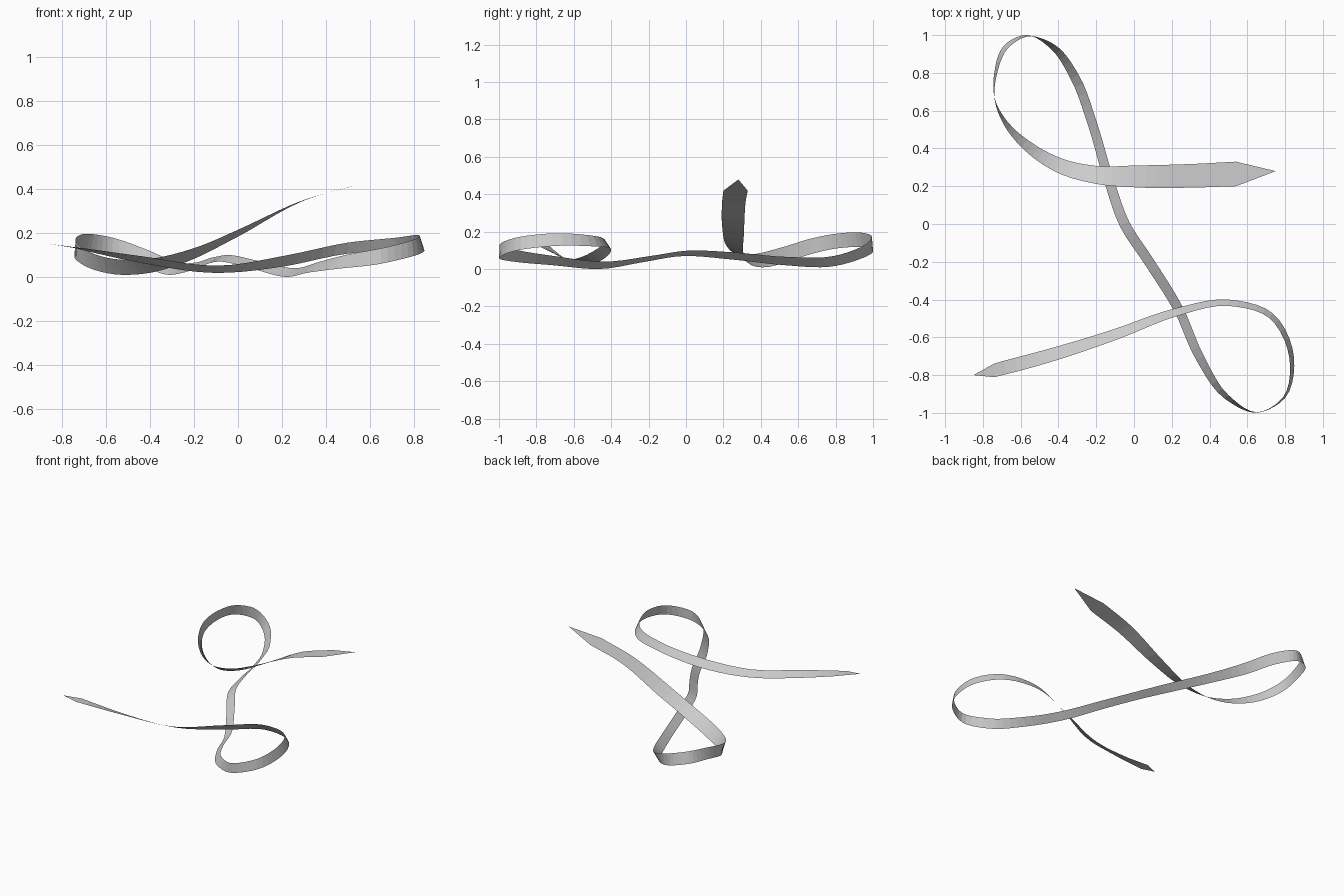
import bpy
from math import sin, cos, radians
from mathutils import Vector

# Ribbon stations: centre x, y, z, bank angle (left edge raised), width
STATIONS = [
    (0.54, 0.265, 0.42, 0, 0.130),
    (0.30, 0.255, 0.35, 2, 0.125),
    (0.00, 0.252, 0.20, 15, 0.119),
    (-0.20, 0.260, 0.108, 25, 0.104),
    (-0.40, 0.312, 0.052, 37, 0.097),
    (-0.55, 0.402, 0.047, 52, 0.092),
    (-0.68, 0.535, 0.08, 73, 0.086),
    (-0.737, 0.660, 0.12, 89, 0.083),
    (-0.732, 0.800, 0.15, 101, 0.080),
    (-0.68, 0.935, 0.157, 108, 0.083),
    (-0.57, 0.996, 0.137, 96, 0.085),
    (-0.43, 0.938, 0.09, 68, 0.080),
    (-0.315, 0.780, 0.042, 50, 0.075),
    (-0.22, 0.530, 0.044, 42, 0.066),
    (-0.135, 0.240, 0.072, 36, 0.064),
    (-0.05, 0.000, 0.085, 28, 0.062),
    (0.08, -0.200, 0.056, 30, 0.062),
    (0.235, -0.450, 0.021, 38, 0.064),
    (0.35, -0.710, 0.046, 46, 0.066),
    (0.49, -0.915, 0.072, 66, 0.068),
    (0.65, -0.998, 0.096, 88, 0.070),
    (0.795, -0.918, 0.132, 81, 0.072),
    (0.835, -0.710, 0.158, 70, 0.072),
    (0.725, -0.485, 0.150, 62, 0.066),
    (0.50, -0.417, 0.132, 56, 0.060),
    (0.22, -0.468, 0.075, 50, 0.066),
    (-0.10, -0.585, 0.036, 30, 0.066),
    (-0.45, -0.697, 0.082, 21, 0.075),
    (-0.74, -0.775, 0.134, 3, 0.072),
]
TIP_START = Vector((0.75, 0.28, 0.48))
TIP_END = Vector((-0.85, -0.80, 0.15))
STEPS = 5


def smooth_path(rows, steps):
    """Hermite interpolation with tangents that allow for uneven spacing."""
    pts = [Vector(r) for r in rows]
    t = [0.0]
    for a, b in zip(pts, pts[1:]):
        t.append(t[-1] + (Vector(b[:3]) - Vector(a[:3])).length)
    n = len(pts)
    slope = [(pts[i + 1] - pts[i]) / (t[i + 1] - t[i]) for i in range(n - 1)]
    tan = [slope[0]]
    for i in range(1, n - 1):
        h0, h1 = t[i] - t[i - 1], t[i + 1] - t[i]
        tan.append((slope[i - 1] * h1 + slope[i] * h0) / (h0 + h1))
    tan.append(slope[-1])
    out = []
    for i in range(n - 1):
        h = t[i + 1] - t[i]
        for k in range(steps):
            s = k / steps
            p = (pts[i] * (2*s**3 - 3*s**2 + 1) + tan[i] * (h * (s**3 - 2*s**2 + s))
                 + pts[i + 1] * (3*s**2 - 2*s**3) + tan[i + 1] * (h * (s**3 - s**2)))
            out.append(p)
    out.append(pts[-1])
    return out


# Banked cross-sections swept along the path
path = smooth_path(STATIONS, STEPS)
verts, faces = [], []
for i, p in enumerate(path):
    a, b = path[max(i - 1, 0)], path[min(i + 1, len(path) - 1)]
    if i in (0, len(path) - 1):
        left = Vector((0.0, -1.0, 0.0))
    else:
        left = Vector((a[1] - b[1], b[0] - a[0], 0)).normalized()
    bank = radians(p[3])
    half = (left * cos(bank) + Vector((0, 0, sin(bank)))) * p[4] / 2
    centre = Vector(p[:3])
    verts += [centre - half, centre + half]
    if i:
        j = 2 * i
        faces.append((j - 2, j, j + 1, j - 1))

# Pointed ends
last = len(verts) - 2
verts += [TIP_START, TIP_END]
faces.append((last + 2, 0, 1))
faces.append((last, last + 3, last + 1))

# Rest on the ground
low = min(v.z for v in verts)
verts = [v - Vector((0, 0, low)) for v in verts]

mesh = bpy.data.meshes.new("ribbon")
mesh.from_pydata([v[:] for v in verts], [], faces)
mesh.update()
ribbon = bpy.data.objects.new("ribbon", mesh)
bpy.context.collection.objects.link(ribbon)
